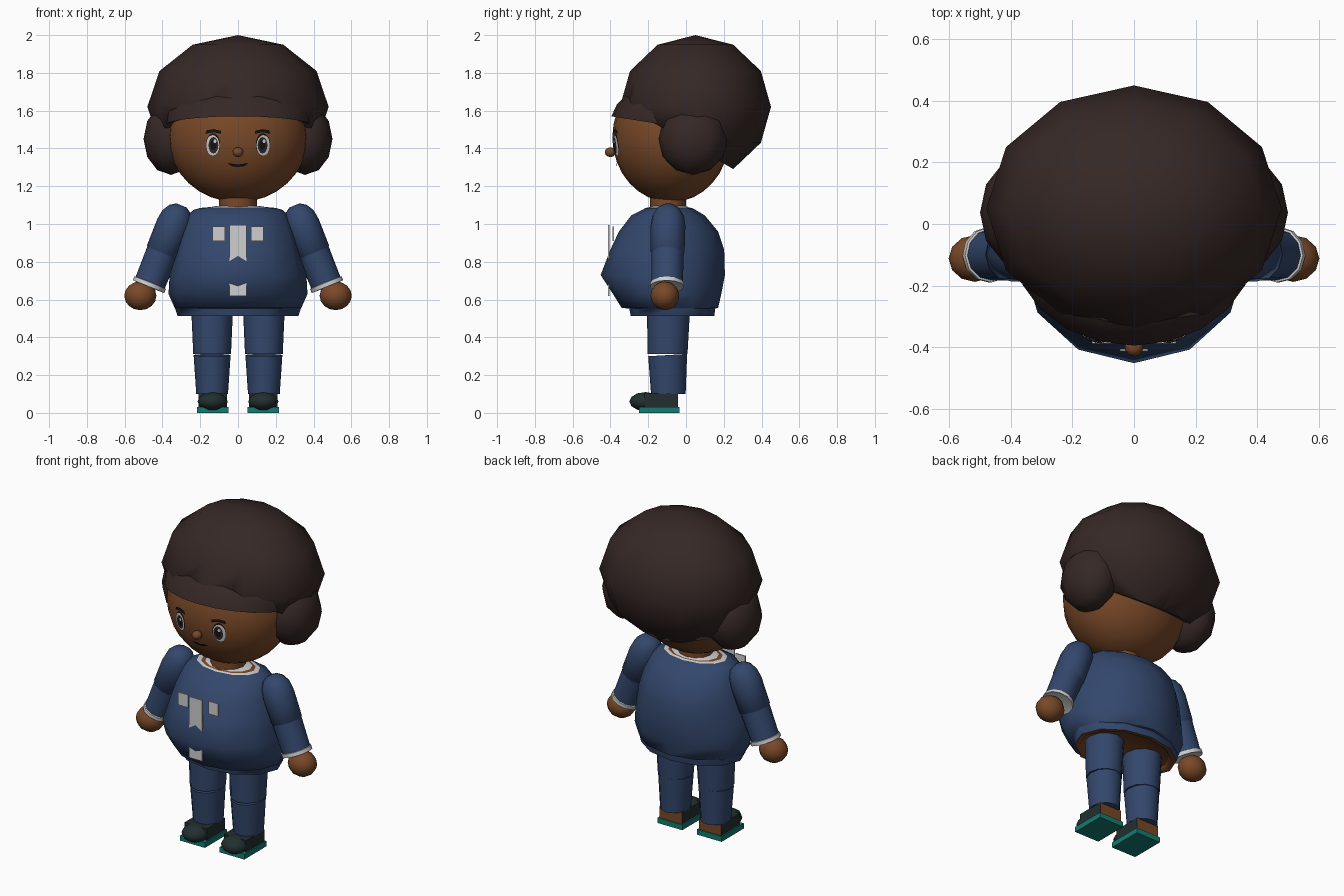
import bpy, bmesh, math
from mathutils import Vector, Matrix

if "Cube" in bpy.data.objects:
    bpy.data.objects.remove(bpy.data.objects["Cube"])


def material(name, r, g, b):
    m = bpy.data.materials.new(name)
    m.use_nodes = True
    m.diffuse_color = (r, g, b, 1)
    m.node_tree.nodes["Principled BSDF"].inputs["Base Color"].default_value = (r, g, b, 1)
    return m


HAIR = material("dark brown hair", 0.036, 0.021, 0.019)
SKIN = material("brown skin", 0.19, 0.065, 0.021)
BLUE = material("navy cloth", 0.033, 0.063, 0.15)
WHITE = material("off white", 0.62, 0.62, 0.62)
TEAL = material("teal sole", 0.006, 0.2, 0.16)
SHOE = material("dark green shoe", 0.016, 0.028, 0.028)
BLACK = material("black", 0.008, 0.006, 0.006)
IRIS = material("dark iris", 0.03, 0.022, 0.02)

parts = []


def finish(bm, name, mats, recalc=True):
    if recalc:
        bmesh.ops.recalc_face_normals(bm, faces=bm.faces[:])
    me = bpy.data.meshes.new(name)
    bm.to_mesh(me)
    bm.free()
    for m in mats:
        me.materials.append(m)
    ob = bpy.data.objects.new(name, me)
    bpy.context.scene.collection.objects.link(ob)
    parts.append(ob)
    return ob


def ring(z, rx, yf, yb, cx=0, n=12, tilt=0):
    """Elliptical ring between a front and a back depth."""
    cy, ry = (yf + yb) / 2, (yb - yf) / 2
    return [Vector((cx + rx * math.sin(a), cy - ry * math.cos(a), z - tilt * math.cos(a)))
            for a in (math.tau * i / n for i in range(n))]


def loft(name, rings, mats, rows=None, closed=True, matrix=None, mirror=1):
    """Skin a list of rings; rows gives a material index for each band."""
    bm = bmesh.new()
    vs = [[bm.verts.new(p) for p in r] for r in rings]
    n = len(rings[0])
    for k in range(len(vs) - 1):
        for i in range(n if closed else n - 1):
            j = (i + 1) % n
            f = bm.faces.new((vs[k][i], vs[k][j], vs[k + 1][j], vs[k + 1][i]))
            f.material_index = rows[k] if rows else 0
    if closed:
        bm.faces.new(vs[0]).material_index = rows[0] if rows else 0
        bm.faces.new(vs[-1]).material_index = rows[-1] if rows else 0
    if matrix:
        bm.transform(matrix)
    if mirror < 0:
        bm.transform(Matrix.Scale(-1, 4, (1, 0, 0)))
    return finish(bm, name, mats)


def ball(name, center, radii, mat, u=12, v=6):
    bm = bmesh.new()
    bmesh.ops.create_uvsphere(bm, u_segments=u, v_segments=v, radius=1)
    bm.transform(Matrix.Translation(center) @ Matrix.Diagonal((*radii, 1)))
    return finish(bm, name, [mat])


def box(name, lo, hi, mats, back_index=0):
    bm = bmesh.new()
    bmesh.ops.create_cube(bm, size=1)
    lo, hi = Vector(lo), Vector(hi)
    bm.transform(Matrix.Translation((lo + hi) / 2) @ Matrix.Diagonal((*(hi - lo), 1)))
    bm.normal_update()
    for f in bm.faces:
        if f.normal.y > 0.5:
            f.material_index = back_index
    return finish(bm, name, mats)


# Head and neck
HC, HR = Vector((0, -0.08, 1.46)), Vector((0.37, 0.31, 0.345))
ball("head", HC, HR, SKIN, 24, 16)
loft("neck", [ring(1.0, 0.1, -0.19, 0.0), ring(1.2, 0.1, -0.19, 0.0)], [SKIN])
ball("nose", (0, -0.4, 1.38), (0.03, 0.03, 0.026), SKIN, 10, 6)


# Flat face details laid onto the curve of the head
def decal(name, outline, mat, lift):
    def on_face(x, z):
        k = 1 - (x / HR.x) ** 2 - ((z - HC.z) / HR.z) ** 2
        return Vector((x, HC.y - HR.y * math.sqrt(k) - lift, z))
    bm = bmesh.new()
    vs = [bm.verts.new(on_face(x, z)) for x, z in outline]
    mx = sum(p[0] for p in outline) / len(outline)
    mz = sum(p[1] for p in outline) / len(outline)
    c = bm.verts.new(on_face(mx, mz))
    for a, b in zip(vs, vs[1:] + vs[:1]):
        f = bm.faces.new((a, b, c))
        f.normal_update()
        if f.normal.y > 0:
            f.normal_flip()
    finish(bm, name, [mat], recalc=False)


def oval(x, z, rx, rz, n=16):
    return [(x + rx * math.cos(math.tau * i / n), z + rz * math.sin(math.tau * i / n))
            for i in range(n)]


for s, side in ((1, "left"), (-1, "right")):
    decal(side + "_eye_rim", oval(s * 0.132, 1.42, 0.038, 0.06), BLACK, 0.005)
    decal(side + "_eye_white", oval(s * 0.134, 1.415, 0.036, 0.056), WHITE, 0.008)
    decal(side + "_iris", oval(s * 0.13, 1.417, 0.026, 0.043), IRIS, 0.011)
    decal(side + "_pupil", oval(s * 0.13, 1.42, 0.016, 0.028), BLACK, 0.013)
    decal(side + "_eye_glint", oval(s * 0.13 + 0.008, 1.438, 0.008, 0.011, 8), WHITE, 0.015)
    decal(side + "_eyebrow", [(s * 0.09, 1.478), (s * 0.13, 1.486), (s * 0.172, 1.478),
                              (s * 0.165, 1.496), (s * 0.13, 1.502), (s * 0.092, 1.494)], BLACK, 0.008)
    decal(side + "_mouth_half", [(0, 1.302), (s * 0.03, 1.306), (s * 0.055, 1.32),
                                 (s * 0.028, 1.319), (0, 1.314)], BLACK, 0.009)

# Hair crown, sliced away over the face
bm = bmesh.new()
bmesh.ops.create_uvsphere(bm, u_segments=12, v_segments=6, radius=1)
bm.transform(Matrix.Translation((0, 0.05, 1.62)) @ Matrix.Diagonal((0.48, 0.4, 0.38, 1)))
bmesh.ops.bisect_plane(bm, geom=bm.verts[:] + bm.edges[:] + bm.faces[:], clear_outer=True,
                       plane_co=(0, 0.2, 1.32), plane_no=(0, -0.21, -0.36))
bmesh.ops.holes_fill(bm, edges=[e for e in bm.edges if e.is_boundary], sides=0)
finish(bm, "hair_crown", [HAIR])

# Hair fringe sweeping round the forehead
arc = [math.radians(-85 + 17 * i) for i in range(11)]


def fringe_row(rx, y, ry, z, rise):
    return [Vector((rx * math.sin(a), y - ry * math.cos(a), z + rise * math.cos(a))) for a in arc]


loft("hair_fringe", [fringe_row(0.33, -0.08, 0.25, 1.53, 0.05),
                     fringe_row(0.39, -0.08, 0.315, 1.52, 0.05),
                     fringe_row(0.395, -0.075, 0.29, 1.57, 0.065),
                     fringe_row(0.38, -0.06, 0.235, 1.62, 0.085),
                     fringe_row(0.3, 0.0, 0.15, 1.66, 0.085)], [HAIR], closed=False)

# Tunic with collar bands, hem and the bare hips beneath
tunic = [ring(0.535, 0.28, -0.25, 0.11), ring(0.515, 0.29, -0.265, 0.125),
         ring(0.513, 0.32, -0.293, 0.15), ring(0.553, 0.333, -0.3, 0.155),
         ring(0.555, 0.335, -0.34, 0.17), ring(0.63, 0.368, -0.387, 0.187),
         ring(0.73, 0.362, -0.452, 0.206), ring(0.865, 0.33, -0.4, 0.202),
         ring(0.96, 0.305, -0.355, 0.17), ring(1.045, 0.27, -0.29, 0.1),
         ring(1.075, 0.235, -0.23, 0.05), ring(1.085, 0.2, -0.215, 0.03),
         ring(1.088, 0.17, -0.2, 0.015), ring(1.09, 0.145, -0.19, 0.01),
         ring(1.095, 0.12, -0.185, 0.0)]
loft("tunic", tunic, [BLUE, SKIN, WHITE],
     rows=[1, 1, 0, 0, 0, 0, 0, 0, 0, 0, 0, 2, 1, 2])

# Ribbon and side tabs standing off the chest
box("chest_ribbon", (-0.045, -0.413, 0.62), (0.045, -0.406, 0.995), [WHITE])
for s, side in ((1, "left"), (-1, "right")):
    box(side + "_chest_tab", (s * 0.103 - 0.033, -0.388, 0.91),
        (s * 0.103 + 0.033, -0.381, 0.988), [WHITE])

for s, side in ((1, "left"), (-1, "right")):
    # Side puff of hair
    ball(side + "_hair_puff", (s * 0.355, 0.037, 1.45), (0.145, 0.183, 0.19), HAIR)

    # Sleeve: rounded shoulder, elbow seam and white cuff, aimed down and out
    top, end = Vector((0.335, -0.095, 1.01)), Vector((0.472, -0.1, 0.672))
    axis = end - top
    aim = Matrix.Translation(top) @ axis.to_track_quat('Z', 'Y').to_matrix().to_4x4()
    length = axis.length
    stations = ((-0.095, 0.03), (-0.075, 0.06), (-0.035, 0.084), (0.02, 0.092), (0.17, 0.09),
                (0.173, 0.086), (0.18, 0.086), (length - 0.02, 0.083), (length - 0.018, 0.09),
                (length + 0.004, 0.09), (length, 0.075))
    loft(side + "_sleeve", [ring(z, r, -r, r) for z, r in stations], [BLUE, WHITE],
         rows=[0] * 7 + [1] * 3, matrix=aim, mirror=s)
    ball(side + "_hand", (s * 0.517, -0.112, 0.62), (0.085, 0.076, 0.076), SKIN, 12, 8)

    # Trouser leg in two pieces with an open wedge at the knee
    cx = s * 0.137
    loft(side + "_upper_leg", [ring(0.313, 0.1, -0.203, 0.008, cx),
                               ring(0.56, 0.111, -0.207, 0.022, cx)], [BLUE])
    loft(side + "_lower_leg", [ring(0.1, 0.084, -0.185, -0.002, cx),
                               ring(0.306, 0.098, -0.2, 0.006, cx, tilt=0.006)], [BLUE])

    # Shoe with a bare heel at the back
    foot = s * 0.134
    box(side + "_sole", (foot - 0.084, -0.25, 0), (foot + 0.084, -0.035, 0.032), [TEAL])
    box(side + "_shoe", (foot - 0.076, -0.22, 0.03), (foot + 0.076, -0.042, 0.103),
        [SHOE, SKIN], back_index=1)
    ball(side + "_toe", (foot, -0.215, 0.06), (0.08, 0.085, 0.05), SHOE)

# Smooth shading with sharp edges kept
for ob in bpy.context.scene.objects:
    ob.select_set(ob in parts)
bpy.context.view_layer.objects.active = parts[0]
bpy.ops.object.shade_smooth_by_angle(angle=math.radians(60))
